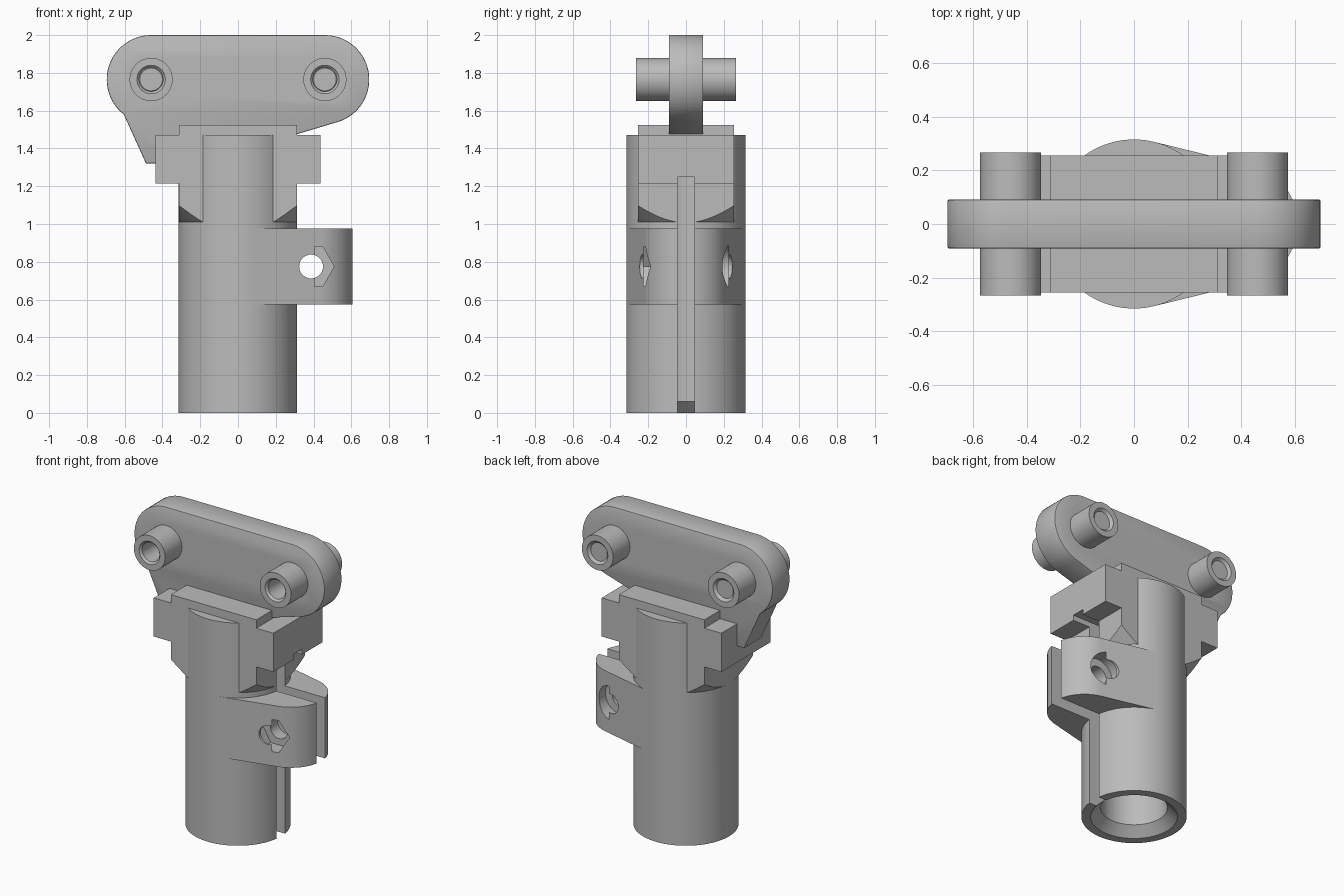
import bpy, bmesh
from math import cos, sin, radians, pi
from mathutils import Matrix, Vector

cube = bpy.data.objects.get("Cube")
if cube:
    bpy.data.objects.remove(cube, do_unlink=True)

gray = bpy.data.materials.new("plain_gray")
gray.use_nodes = True
COLOR = (0.5, 0.5, 0.5, 1)
gray.diffuse_color = COLOR
gray.node_tree.nodes["Principled BSDF"].inputs["Base Color"].default_value = COLOR


def finish(name, bm):
    bmesh.ops.recalc_face_normals(bm, faces=bm.faces)
    mesh = bpy.data.meshes.new(name)
    bm.to_mesh(mesh)
    bm.free()
    mesh.materials.append(gray)
    obj = bpy.data.objects.new(name, mesh)
    bpy.context.collection.objects.link(obj)
    return obj


def box(name, x, y, z):
    """Box from three (low, high) ranges."""
    bm = bmesh.new()
    bmesh.ops.create_cube(bm, size=1)
    for v in bm.verts:
        v.co = Vector([r[0] if c < 0 else r[1] for c, r in zip(v.co, (x, y, z))])
    return finish(name, bm)


def cone(name, start, end, r1, r2=None, sides=64):
    """Cylinder or truncated cone between two points."""
    start, end = Vector(start), Vector(end)
    axis = end - start
    turn = axis.to_track_quat('Z', 'X').to_matrix().to_4x4()
    bm = bmesh.new()
    bmesh.ops.create_cone(bm, cap_ends=True, segments=sides, radius1=r1,
                          radius2=r1 if r2 is None else r2, depth=axis.length,
                          matrix=Matrix.Translation((start + end) / 2) @ turn)
    return finish(name, bm)


def prism(name, points, lift):
    """Extrude a closed outline of 3D points along a vector."""
    bm = bmesh.new()
    face = bm.faces.new([bm.verts.new(p) for p in points])
    res = bmesh.ops.extrude_face_region(bm, geom=[face], use_keep_orig=True)
    moved = [g for g in res["geom"] if isinstance(g, bmesh.types.BMVert)]
    bmesh.ops.translate(bm, verts=moved, vec=lift)
    return finish(name, bm)


def arc(cx, cy, r, a0, a1, n=28):
    angles = [radians(a0 + (a1 - a0) * i / n) for i in range(n + 1)]
    return [(cx + r * cos(a), cy + r * sin(a)) for a in angles]


def apply_all(obj):
    graph = bpy.context.evaluated_depsgraph_get()
    mesh = bpy.data.meshes.new_from_object(obj.evaluated_get(graph))
    obj.modifiers.clear()
    obj.data = mesh


def combine(obj, other, mode):
    mod = obj.modifiers.new("combine", 'BOOLEAN')
    mod.operation, mod.solver, mod.object = mode, 'EXACT', other
    apply_all(obj)
    bpy.data.objects.remove(other, do_unlink=True)


def smooth(obj):
    bpy.ops.object.select_all(action='DESELECT')
    obj.select_set(True)
    bpy.context.view_layer.objects.active = obj
    bpy.ops.object.shade_smooth_by_angle(angle=radians(30))


# Tube socket
R = 0.315
socket = cone("clamp_socket", (0, 0, 0), (0, 0, 1.47), R, sides=96)

# Head block, its lower corners tapered by a cone
core = box("head_core", (-0.312, 0.312), (-0.255, 0.255), (1.005, 1.525))
taper = cone("taper", (0, 0, 1.0), (0, 0, 1.6), R - 0.01, R + 0.59, sides=96)
combine(core, taper, 'INTERSECT')
combine(socket, core, 'UNION')
combine(socket, box("head_wings", (-0.437, 0.437), (-0.255, 0.255), (1.215, 1.47)), 'UNION')

# Clamp ears: outline tangent to the tube with a round end
EAR_X, EAR_R, EAR_Z = 0.387, 0.223, 0.775
outline = [(0.075, -0.306)] + arc(EAR_X, 0, EAR_R, -76, 76) + [(0.075, 0.306), (0, 0.2), (0, -0.2)]
ears = prism("ears", [(x, y, 0.575) for x, y in outline], (0, 0, 0.4))
combine(socket, ears, 'UNION')

# Bore with chamfered mouth, then the slit
combine(socket, cone("bore", (0, 0, -0.1), (0, 0, 1.25), 0.2), 'DIFFERENCE')
combine(socket, cone("mouth", (0, 0, -0.02), (0, 0, 0.06), 0.28, 0.2), 'DIFFERENCE')
combine(socket, box("slit", (0, 1), (-0.044, 0.044), (-0.1, 1.25)), 'DIFFERENCE')

# Clamp screw hole, nut pocket in front and round head pocket behind
combine(socket, cone("screw", (EAR_X, -1, EAR_Z), (EAR_X, 1, EAR_Z), 0.063, sides=40), 'DIFFERENCE')
hexagon = [(x, -0.225, z) for x, z in arc(EAR_X, EAR_Z, 0.122, 0, 300, 5)]
combine(socket, prism("nut", hexagon, (0, 0.1, 0)), 'DIFFERENCE')
combine(socket, cone("screw_head", (EAR_X, 0.125, EAR_Z), (EAR_X, 0.225, EAR_Z), 0.113, sides=40),
        'DIFFERENCE')
smooth(socket)

# Upper plate with rounded ends and a sloping fin on one side
PIN_X, PIN_Z, END_R = 0.46, 1.765, 0.235
outline = arc(PIN_X, PIN_Z, END_R, -74, 90) + arc(-PIN_X, PIN_Z, END_R, 90, 232)
outline += [(-0.487, 1.32), (-0.4, 1.32), (-0.4, 1.4), (0.2, 1.4), (0.25, 1.457), (0.31, 1.475)]
plate = prism("mount_plate", [(x, -0.091, z) for x, z in outline], (0, 0.182, 0))
bevel = plate.modifiers.new("bevel", 'BEVEL')
bevel.width, bevel.segments = 0.006, 2
bevel.limit_method, bevel.angle_limit = 'ANGLE', radians(60)
apply_all(plate)

# Bosses through both ends, with chamfered holes
for side in (-1, 1):
    x = side * PIN_X
    combine(plate, cone("boss", (x, -0.266, PIN_Z), (x, 0.266, PIN_Z), 0.114), 'UNION')
    combine(plate, cone("hole", (x, -1, PIN_Z), (x, 1, PIN_Z), 0.063), 'DIFFERENCE')
    for y in (-1, 1):
        combine(plate, cone("chamfer", (x, y * 0.276, PIN_Z), (x, y * 0.25, PIN_Z), 0.085, 0.06),
                'DIFFERENCE')
smooth(plate)
